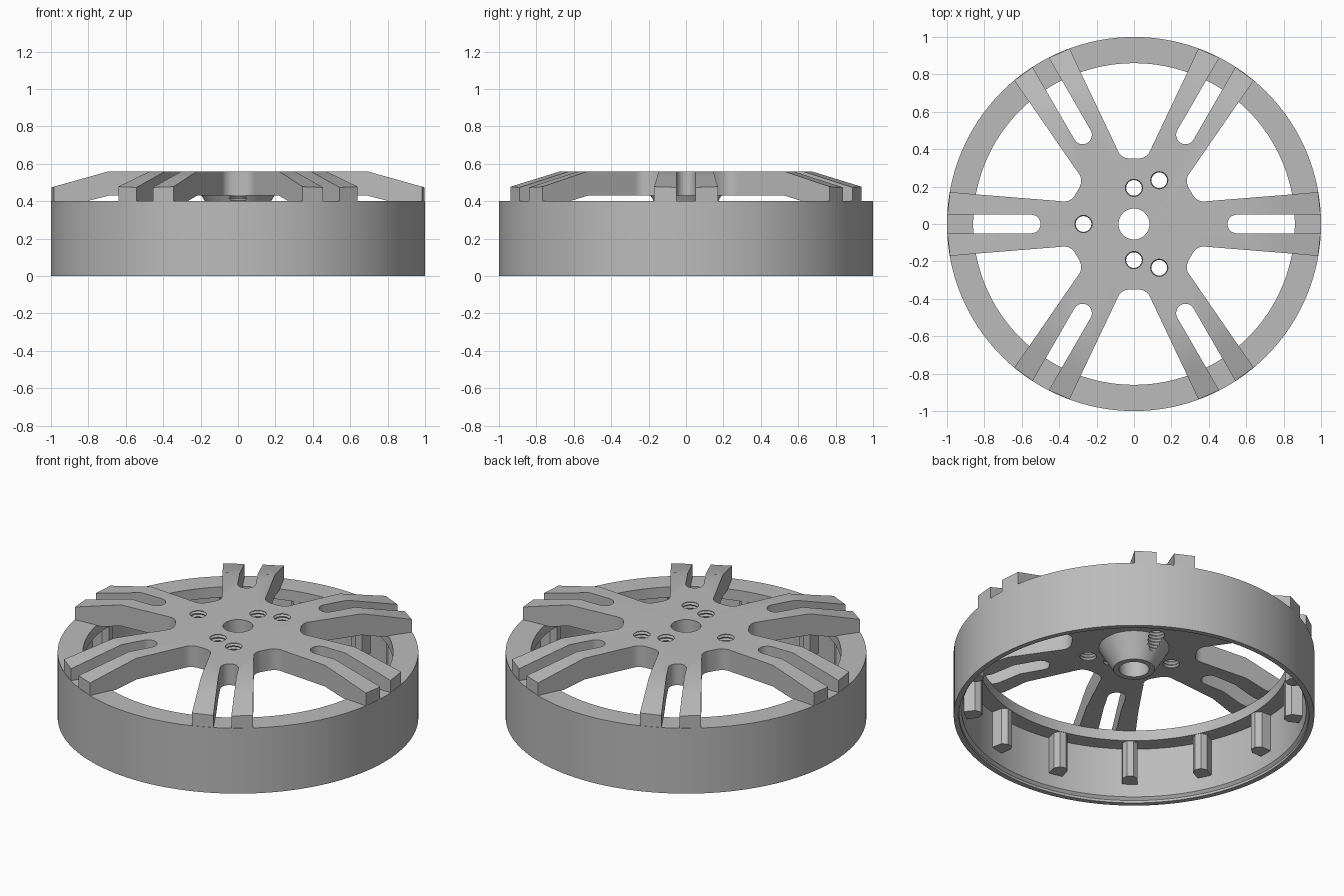
import bpy, bmesh, math
from mathutils import Matrix, Vector

old = bpy.data.objects.get("Cube")
if old:
    bpy.data.objects.remove(old, do_unlink=True)

metal = bpy.data.materials.new("satin_grey")
metal.use_nodes = True
GREY = (0.5, 0.5, 0.5, 1)
metal.diffuse_color = GREY
metal.node_tree.nodes["Principled BSDF"].inputs["Base Color"].default_value = GREY


def finish(bm, name):
    bmesh.ops.recalc_face_normals(bm, faces=bm.faces[:])
    mesh = bpy.data.meshes.new(name)
    bm.to_mesh(mesh)
    bm.free()
    mesh.materials.append(metal)
    obj = bpy.data.objects.new(name, mesh)
    bpy.context.collection.objects.link(obj)
    return obj


def activate(obj):
    bpy.ops.object.select_all(action='DESELECT')
    obj.select_set(True)
    bpy.context.view_layer.objects.active = obj


def smooth(obj):
    activate(obj)
    bpy.ops.object.shade_smooth_by_angle(angle=math.radians(25))


def revolve(bm, profile, steps, centre=(0, 0), closed=True):
    """Turn an (r, z) profile around a vertical axis; open profiles get end caps."""
    rings = []
    for i in range(steps):
        a = math.tau * i / steps
        rings.append([bm.verts.new((centre[0] + r * math.cos(a),
                                    centre[1] + r * math.sin(a), z)) for r, z in profile])
    n = len(profile)
    for i in range(steps):
        p, q = rings[i], rings[(i + 1) % steps]
        for j in range(n if closed else n - 1):
            k = (j + 1) % n
            bm.faces.new((p[j], q[j], q[k], p[k]))
    if not closed:
        bm.faces.new([r[0] for r in rings])
        bm.faces.new([r[-1] for r in rings])


def turned(name, profile, steps=128, closed=True):
    bm = bmesh.new()
    revolve(bm, profile, steps, closed=closed)
    return finish(bm, name)


# Rim: thin barrel and the wider flange above it
SEAM = 0.335
smooth(turned("barrel", [(1, 0), (1, SEAM), (0.955, SEAM), (0.955, 0.03),
                         (0.97, 0.015), (0.97, 0)]))
smooth(turned("flange", [(1, SEAM), (1, 0.4), (0.86, 0.4), (0.86, SEAM)]))

# Ribs hanging inside the barrel
RIBS = 14
bm = bmesh.new()
rib = [(0.96, -0.042), (0.89, -0.042), (0.862, -0.018),
       (0.862, 0.018), (0.89, 0.042), (0.96, 0.042)]
for i in range(RIBS):
    turn = Matrix.Rotation(math.tau * i / RIBS, 3, 'Z')
    low, high = [[bm.verts.new(turn @ Vector((x, y, z))) for x, y in rib]
                 for z in (0.11, 0.34)]
    bm.faces.new(low)
    bm.faces.new(high)
    for j in range(len(rib)):
        k = (j + 1) % len(rib)
        bm.faces.new((low[j], low[k], high[k], high[j]))
finish(bm, "inner_ribs")

# Spokes: a flat star-shaped centre whose split legs slope down onto the flange
BREAK, FOOT, SLOT = 0.69, 0.82, 0.05


def half_width(u):
    return 0.122 + (u - 0.39) * 0.08


def heights(u):
    top = 0.56 - max(0, u - BREAK) * 0.28
    bottom = 0.43 - 0.033 * min(1, max(0, (u - BREAK) / (FOOT - BREAK)))
    return top, bottom


def reach(v):
    return math.sqrt(1 - v * v) - 0.001


# Half of the rounded valley between spokes, given in the valley's own axes
valley = [(0.35, 0.025), (0.354, 0.047), (0.364, 0.066), (0.38, 0.081), (0.4, 0.09)]
bm = bmesh.new()


def pair(u, v, turn):
    return [bm.verts.new(turn @ Vector((u, v, z))) for z in heights(u)]


def wall(a, b):
    bm.faces.new((a[0], b[0], b[1], a[1]))


outline, open_edges = [], set()
for s in range(6):
    turn = Matrix.Rotation(math.tau * s / 6, 3, 'Z')
    before = turn @ Matrix.Rotation(-math.pi / 6, 3, 'Z')
    after = turn @ Matrix.Rotation(math.pi / 6, 3, 'Z')
    outline += [pair(u, v, before) for u, v in valley]
    w = half_width(BREAK)
    right = [pair(BREAK, -w, turn), pair(BREAK, -SLOT, turn)]
    left = [pair(BREAK, SLOT, turn), pair(BREAK, w, turn)]
    open_edges.add(len(outline))
    outline += right
    for i in range(13):
        a = math.radians(-90 - 15 * i)
        outline.append(pair(0.55 + SLOT * math.cos(a), SLOT * math.sin(a), turn))
    open_edges.add(len(outline))
    outline += left
    outline += [pair(u, -v, after) for u, v in reversed(valley)]
    # the two legs
    for side, leg in ((-1, right), (1, left)):
        prev = leg
        for u in (FOOT, 1):
            edges = []
            for inner in ((False, True) if side < 0 else (True, False)):
                v = SLOT if inner else half_width(u)
                edges.append(pair(min(u, reach(v)), side * v, turn))
            for layer in (0, 1):
                bm.faces.new((prev[0][layer], edges[0][layer],
                              edges[1][layer], prev[1][layer]))
            wall(prev[0], edges[0])
            wall(edges[1], prev[1])
            prev = edges
        wall(prev[0], prev[1])
for i in range(len(outline)):
    if i not in open_edges:
        wall(outline[i], outline[(i + 1) % len(outline)])
for layer in (0, 1):
    bm.faces.new([p[layer] for p in outline])
spokes = finish(bm, "spokes")

# Hub cone under the centre
hub = turned("hub_cone", [(0.115, 0.295), (0.195, 0.43), (0.195, 0.435)], 64, closed=False)

# Cutters: centre bore and threaded bolt holes
cutters = [turned("bore_cutter", [(0.083, 0.2), (0.083, 0.7)], 48, closed=False)]
thread = []
for i in range(17):
    z = 0.245 + 0.02 * i
    thread += [(0.042, z), (0.05, z + 0.01)]
thread.append((0.05, 0.7))
for spot in ((-0.27, 0), (0, 0.193), (0, -0.193), (0.135, 0.234), (0.135, -0.234)):
    bm = bmesh.new()
    revolve(bm, thread, 24, spot, closed=False)
    cutters.append(finish(bm, "bolt_hole_cutter"))

for part in (spokes, hub):
    activate(part)
    for cutter in cutters:
        cutter.hide_render = True
        mod = part.modifiers.new("hole", 'BOOLEAN')
        mod.operation = 'DIFFERENCE'
        mod.solver = 'EXACT'
        mod.object = cutter
        bpy.ops.object.modifier_apply(modifier=mod.name)
    smooth(part)
for cutter in cutters:
    bpy.data.objects.remove(cutter, do_unlink=True)
